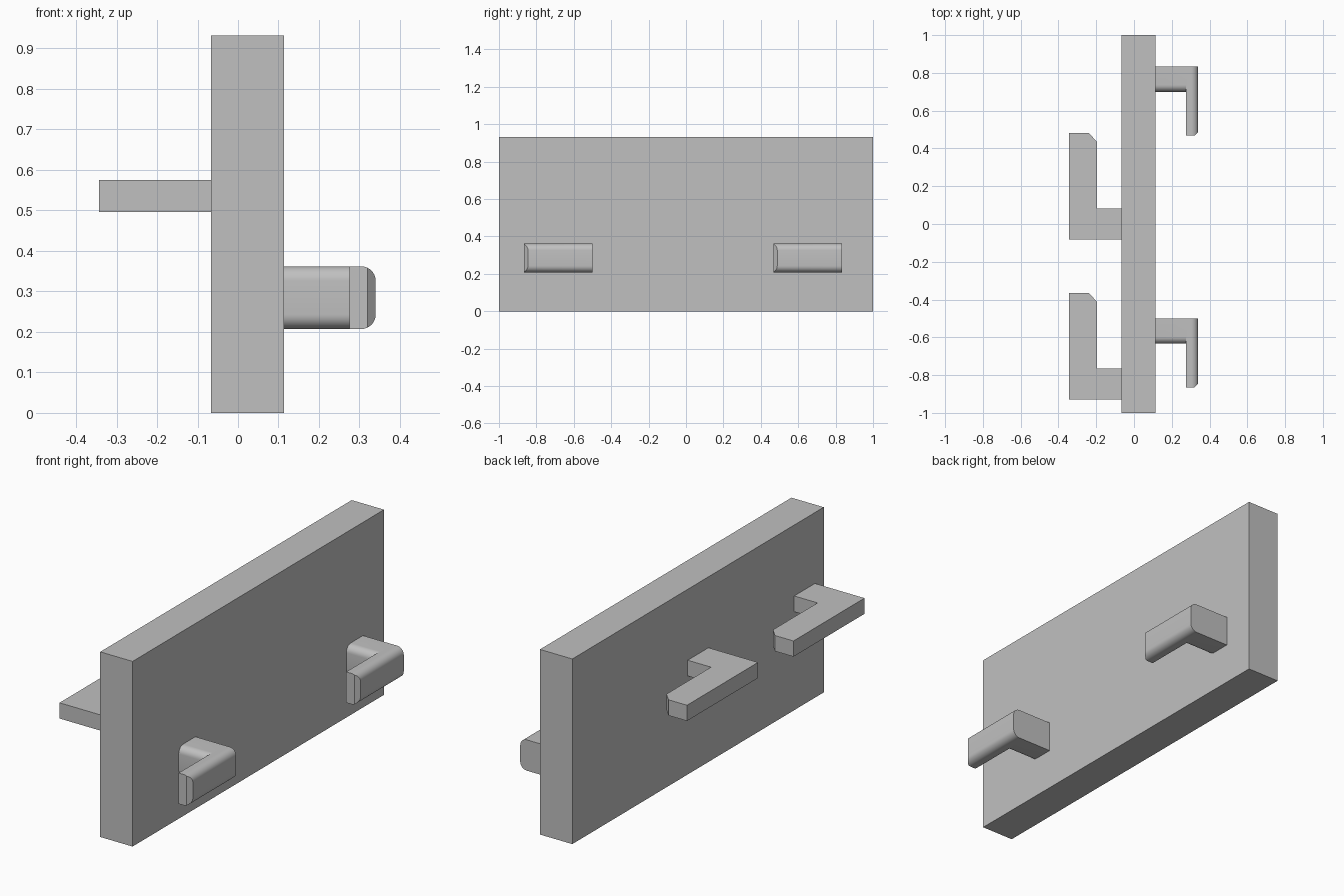
import bpy, bmesh, math
from mathutils import Vector

if "Cube" in bpy.data.objects:
    bpy.data.objects.remove(bpy.data.objects["Cube"])

grey = bpy.data.materials.new("plain grey")
grey.diffuse_color = (0.53, 0.53, 0.53, 1)
grey.use_nodes = True
grey.node_tree.nodes["Principled BSDF"].inputs["Base Color"].default_value = grey.diffuse_color


def prism(name, points, direction):
    """Extrude a closed planar outline along a vector."""
    bm = bmesh.new()
    face = bm.faces.new([bm.verts.new(p) for p in points])
    ext = bmesh.ops.extrude_face_region(bm, geom=[face])["geom"]
    moved = [v for v in ext if isinstance(v, bmesh.types.BMVert)]
    bmesh.ops.translate(bm, verts=moved, vec=Vector(direction))
    bmesh.ops.recalc_face_normals(bm, faces=bm.faces)
    mesh = bpy.data.meshes.new(name)
    bm.to_mesh(mesh)
    bm.free()
    mesh.materials.append(grey)
    obj = bpy.data.objects.new(name, mesh)
    bpy.context.collection.objects.link(obj)
    return obj


def rounded_section(flat, tip, z0, z1, r, steps=8):
    """Rectangle whose two corners on the tip side are rounded."""
    s = 1 if tip > flat else -1
    pts = [(flat, z1), (flat, z0)]
    for cz, start in ((z0 + r, -90), (z1 - r, 0)):
        for i in range(steps + 1):
            a = math.radians(start + 90 * i / steps)
            pts.append((tip - s * r + s * r * math.cos(a), cz + r * math.sin(a)))
    return pts


def activate(obj):
    bpy.ops.object.select_all(action='DESELECT')
    obj.select_set(True)
    bpy.context.view_layer.objects.active = obj


# Upright board
X0, X1 = -0.067, 0.113
prism("board", [(X0, -1, 0), (X1, -1, 0), (X1, 1, 0), (X0, 1, 0)], (0, 0, 0.932))

# Flat hooks with a clipped inner tip
outline = [(X0, -0.083), (X0, 0.082), (-0.197, 0.082), (-0.197, 0.437),
           (-0.24, 0.482), (-0.343, 0.482), (-0.343, -0.083)]
for i, dy in enumerate((0, -0.847)):
    prism(f"flat_hook_{i + 1}", [(x, y + dy, 0.496) for x, y in outline], (0, 0, 0.079))

# Rounded hooks: finger with a clipped outer tip, joined to a short arm
Z0, Z1 = 0.207, 0.362
for i, back in enumerate((0.833, -0.5)):
    tip = back - 0.365
    finger = prism(f"rounded_hook_{i + 1}",
                   [(x, tip, z) for x, z in rounded_section(0.275, 0.34, Z0, Z1, 0.036)],
                   (0, 0.365, 0))
    bm = bmesh.new()
    bm.from_mesh(finger.data)
    cut = bmesh.ops.bisect_plane(bm, geom=bm.verts[:] + bm.edges[:] + bm.faces[:],
                                 plane_co=(0.32, tip, 0), plane_no=(1, -1, 0),
                                 clear_outer=True)
    bmesh.ops.holes_fill(bm, edges=[e for e in bm.edges if e.is_boundary])
    bmesh.ops.recalc_face_normals(bm, faces=bm.faces)
    bm.to_mesh(finger.data)
    bm.free()

    arm = prism("arm_helper",
                [(X1, y, z) for y, z in rounded_section(back, back - 0.133, Z0, Z1, 0.036)],
                (0.175, 0, 0))
    union = finger.modifiers.new("join arm", 'BOOLEAN')
    union.operation = 'UNION'
    union.solver = 'EXACT'
    union.object = arm
    activate(finger)
    bpy.ops.object.modifier_apply(modifier=union.name)
    bpy.data.objects.remove(arm)
    bpy.ops.object.shade_smooth_by_angle(angle=math.radians(30))
